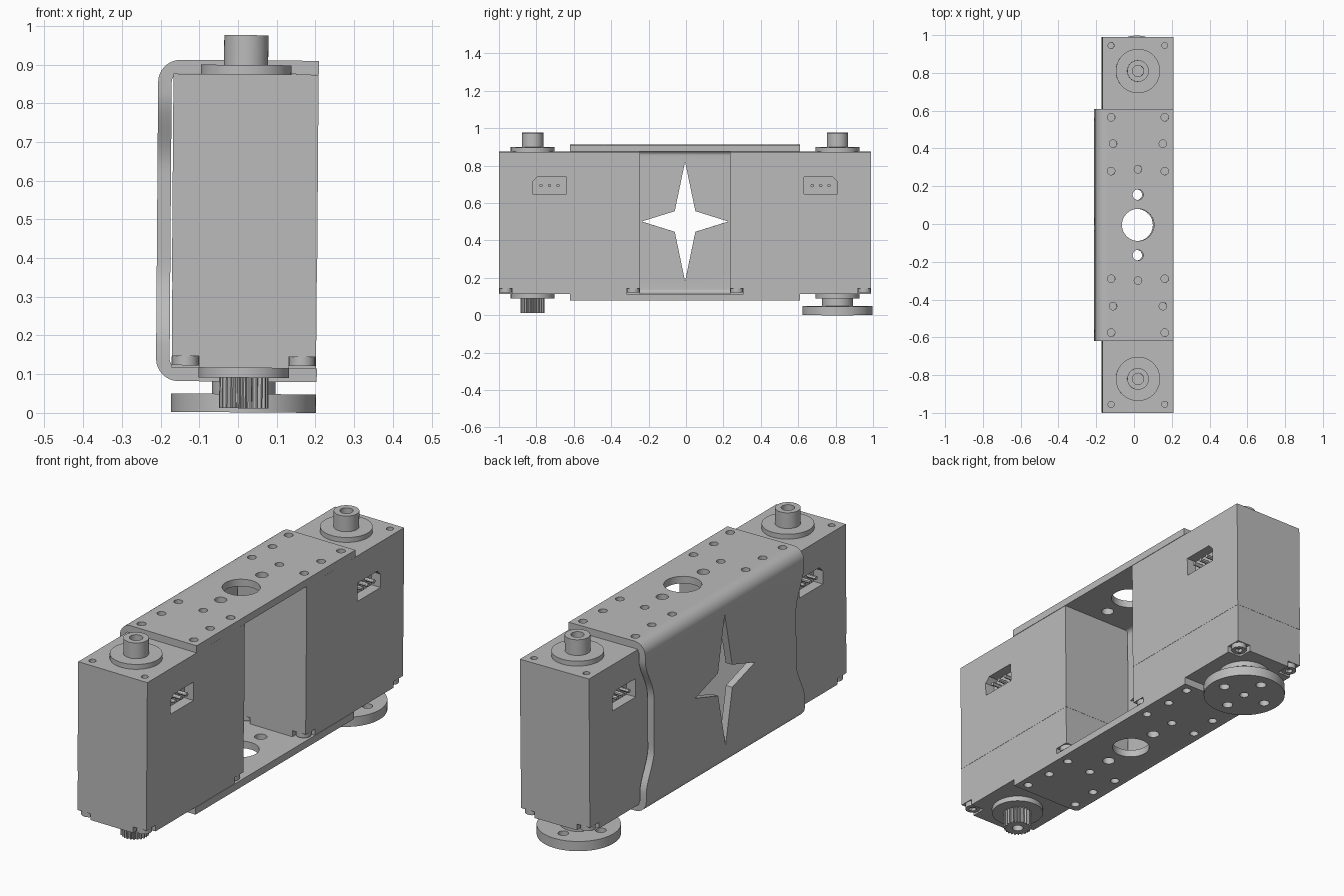
import bpy, bmesh, math
from mathutils import Matrix, Vector

if "Cube" in bpy.data.objects:
    bpy.data.objects.remove(bpy.data.objects["Cube"], do_unlink=True)

grey = bpy.data.materials.new("plain_grey")
grey.use_nodes = True
grey.diffuse_color = (0.5, 0.5, 0.5, 1)
grey.node_tree.nodes["Principled BSDF"].inputs["Base Color"].default_value = (0.5, 0.5, 0.5, 1)

CX = 0.018       # shared centre line of the drives
YO = -0.005      # small offset along the length
HALF_W = 0.1875  # half width of a drive case
parts = []


def circle(x, y, r, n=40):
    return [(x + r * math.cos(math.tau * i / n), y + r * math.sin(math.tau * i / n)) for i in range(n)]


def rect(u0, u1, v0, v1):
    return [(u0, v0), (u1, v0), (u1, v1), (u0, v1)]


def place(axis, u, v, h):
    return {"x": (h, u, v), "y": (u, h, v), "z": (u, v, h)}[axis]


def build(name, prisms):
    """Make one object from prisms given as (outline, low, high, axis)."""
    bm = bmesh.new()
    for pts, lo, hi, axis in prisms:
        a = [bm.verts.new(place(axis, u, v, lo)) for u, v in pts]
        b = [bm.verts.new(place(axis, u, v, hi)) for u, v in pts]
        bm.faces.new(a)
        bm.faces.new(b[::-1])
        for i in range(len(a)):
            j = (i + 1) % len(a)
            bm.faces.new((a[j], a[i], b[i], b[j]))
    bmesh.ops.recalc_face_normals(bm, faces=bm.faces)
    mesh = bpy.data.meshes.new(name)
    bm.to_mesh(mesh)
    bm.free()
    mesh.materials.append(grey)
    obj = bpy.data.objects.new(name, mesh)
    bpy.context.collection.objects.link(obj)
    return obj


def part(name, prisms, cuts=()):
    """Build a part, cutting away any prisms in cuts."""
    obj = build(name, prisms)
    if cuts:
        cutter = build("cutter", cuts)
        cutter.hide_render = True
        mod = obj.modifiers.new("cut", "BOOLEAN")
        mod.object = cutter
        mod.operation = "DIFFERENCE"
        mod.solver = "EXACT"
        bpy.context.view_layer.objects.active = obj
        bpy.ops.object.modifier_apply(modifier=mod.name)
        bpy.data.objects.remove(cutter, do_unlink=True)
    parts.append(obj)


def arc(x, z, r, start, n=8):
    return [(x + r * math.cos(math.radians(start + 90 * i / n)),
             z + r * math.sin(math.radians(start + 90 * i / n))) for i in range(n + 1)]


# Bracket: a rounded channel wrapping three sides
L, R, B, T, TH = -0.209, 0.2065, 0.081, 0.911, 0.035
RO, RI = 0.058, 0.023
outline = [(R, T)] + arc(L + RO, T - RO, RO, 90) + arc(L + RO, B + RO, RO, 180) + [(R, B), (R, B + TH)]
outline += arc(L + RO, B + RO, RI, 180)[::-1] + arc(L + RO, T - RO, RI, 90)[::-1] + [(R, T - TH)]

# Bracket holes through both plates
holes = [(CX, 0, 0.085)]
for s in (-1, 1):
    holes += [(CX, s * 0.16, 0.028), (CX, s * 0.295, 0.02)]
    for side in (-1, 1):
        holes += [(CX + side * 0.142, s * 0.285, 0.02), (CX + side * 0.142, s * 0.57, 0.02),
                  (CX + side * 0.132, s * 0.43, 0.02)]
cuts = [(circle(x, y + YO, r, 32), lo, lo + 0.1, "z") for x, y, r in holes for lo in (0.05, 0.84)]

# Four-pointed star through the wall
star = []
for i in range(4):
    a = math.radians(90 * i)
    reach = 0.232 if i % 2 == 0 else 0.32
    star.append((YO + reach * math.cos(a), 0.5 + reach * math.sin(a)))
    b = a + math.radians(45)
    star.append((YO + 0.078 * math.cos(b), 0.5 + 0.078 * math.sin(b)))
cuts.append((star, -0.3, -0.14, "x"))

# Gently waisted wall ends
for s in (-1, 1):
    wave = []
    for i in range(25):
        z = 0.17 + 0.66 * i / 24
        t = max(0.0, min(1.0, (0.33 - abs(z - 0.5)) / 0.2))
        wave.append((YO + s * (0.616 - 0.065 * t * t * (3 - 2 * t)), z))
    wave += [(s * 0.7, 0.83), (s * 0.7, 0.17)]
    cuts.append((wave, -0.3, -0.16, "x"))
part("bracket", [(outline, YO - 0.615, YO + 0.615, "y")], cuts)

# Two mirrored drive units
for s, tag in ((-1, "front"), (1, "back")):
    yc, yh = YO + s * 0.6175, 0.3775
    ys = YO + s * 0.815
    x0, x1 = CX - HALF_W, CX + HALF_W
    y0, y1 = yc - yh, yc + yh

    # Upper case with connector pockets and corner holes
    yp = YO + s * 0.725
    pocket = [(yp - s * 0.09, 0.65), (yp + s * 0.09, 0.65), (yp + s * 0.09, 0.715),
              (yp + s * 0.065, 0.74), (yp - s * 0.09, 0.74)]
    cuts = [(pocket, x1 - 0.05, x1 + 0.05, "x"), (pocket, x0 - 0.05, x0 + 0.05, "x")]
    cuts += [(circle(CX + side * 0.142, YO + s * 0.95, 0.016, 20), 0.82, 0.9, "z") for side in (-1, 1)]
    part(tag + "_upper_case", [(rect(x0, x1, y0, y1), 0.338, 0.875, "z")], cuts)

    # Connector pins
    pins = []
    for k in (-1, 0, 1):
        ring = circle(yp + k * 0.045, 0.695, 0.009, 12)
        pins += [(ring, x1 - 0.055, x1 - 0.003, "x"), (ring, x0 + 0.003, x0 + 0.055, "x")]
    part(tag + "_connector_pins", pins)

    # Lower case with notched corners holding screws
    notches, screws, sockets = [], [], []
    for sx in (-1, 1):
        for sy in (-1, 1):
            x, y = CX + sx * (HALF_W - 0.03), yc + sy * (yh - 0.03)
            notches.append((rect(x - 0.042, x + 0.042, y - 0.042, y + 0.042), 0.1, 0.146, "z"))
            xs, ysc = CX + sx * (HALF_W - 0.037), yc + sy * (yh - 0.037)
            screws.append((circle(xs, ysc, 0.034, 24), 0.122, 0.15, "z"))
            sockets.append((circle(xs, ysc, 0.018, 6), 0.11, 0.136, "z"))
    e = 0.001
    part(tag + "_lower_case", [(rect(x0 + e, x1 - e, y0 + e, y1 - e), 0.116, 0.338, "z")], notches)
    part(tag + "_case_screws", screws, sockets)

    # Top and bottom bosses, idler shaft
    part(tag + "_top_boss", [(circle(CX, ys, 0.117, 64), 0.87, 0.899, "z")])
    part(tag + "_idler_shaft", [(circle(CX, ys, 0.057, 48), 0.89, 0.976, "z")],
         [(circle(CX, ys, 0.03, 32), 0.93, 1.0, "z")])
    part(tag + "_bottom_boss", [(circle(CX, ys, 0.117, 64), 0.091, 0.12, "z")])

# Splined output shaft on the front drive
ys = YO - 0.815
teeth = 24
spline = []
for i in range(teeth * 4):
    r = 0.064 if i % 4 < 2 else 0.055
    a = math.tau * i / (teeth * 4)
    spline.append((CX + r * math.cos(a), ys + r * math.sin(a)))
part("splined_shaft", [(spline, 0.012, 0.1, "z")], [(circle(CX, ys, 0.025, 24), 0.0, 0.06, "z")])

# Output disc and hub on the back drive
ys = YO + 0.815
part("output_hub", [(circle(CX, ys, 0.082, 48), 0.045, 0.1, "z")])
spots = [(CX, ys, 0.021)]
for i in range(4):
    a = math.radians(90 * i)
    spots.append((CX + 0.12 * math.cos(a), ys + 0.12 * math.sin(a), 0.024))
part("output_disc", [(circle(CX, ys, HALF_W, 80), 0.0015, 0.049, "z")],
     [(circle(x, y, r, 24), -0.02, 0.1 if i else 0.04, "z") for i, (x, y, r) in enumerate(spots)])

# Slight lean of the whole assembly, then smooth the round surfaces
pivot = Matrix.Translation(Vector((0, 0, 0.5)))
lean = pivot @ Matrix.Rotation(0.0075, 4, "Y") @ pivot.inverted()
bpy.ops.object.select_all(action="DESELECT")
for obj in parts:
    obj.data.transform(lean)
    obj.select_set(True)
bpy.context.view_layer.objects.active = parts[0]
bpy.ops.object.shade_smooth_by_angle(angle=math.radians(30))
